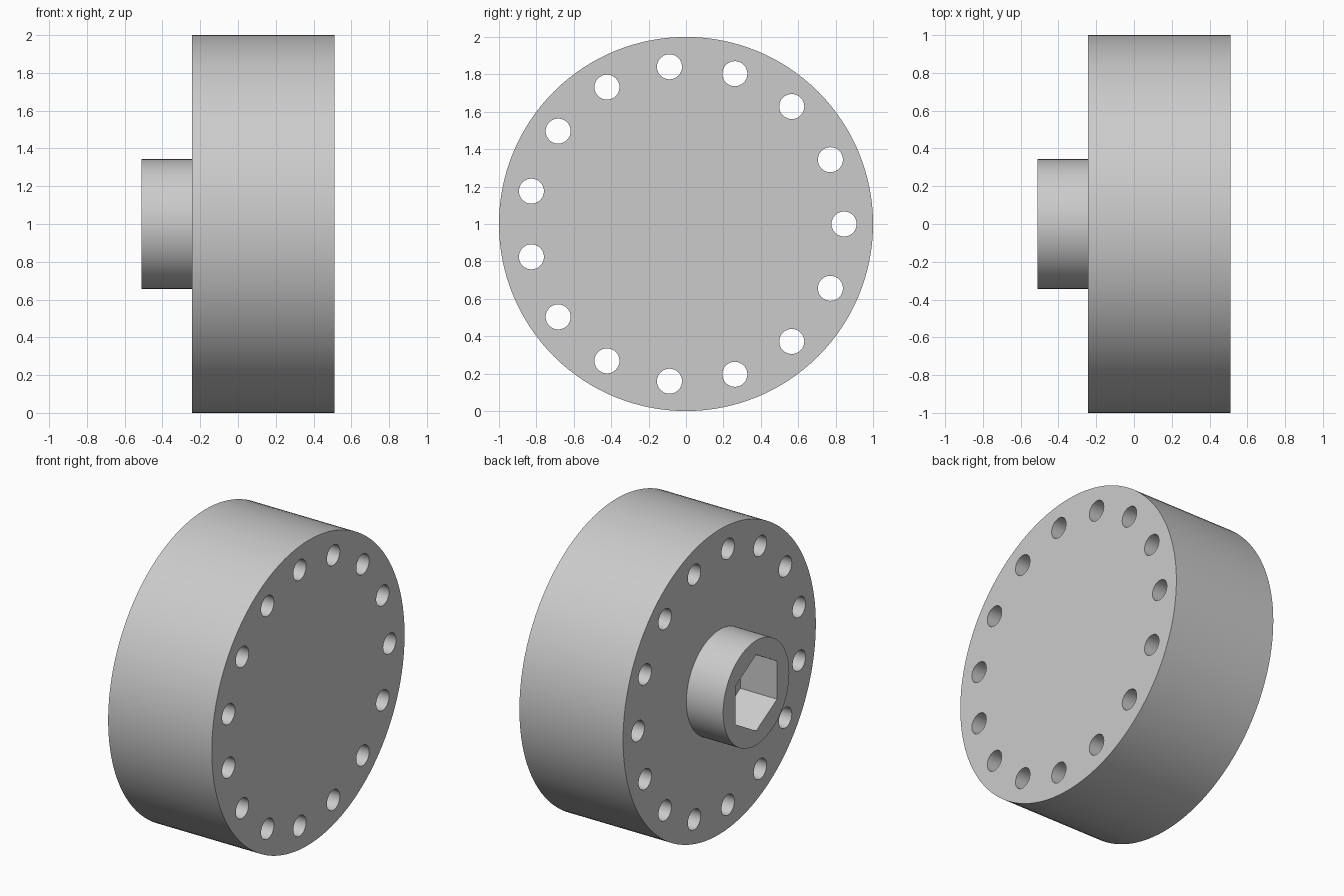
import bpy, bmesh
from math import sin, cos, pi, radians

cube = bpy.data.objects.get("Cube")
if cube:
    bpy.data.objects.remove(cube)

# Single plain grey finish
GREY = (0.6, 0.6, 0.6, 1)
grey = bpy.data.materials.new("plain grey")
grey.use_nodes = True
grey.diffuse_color = GREY
grey.node_tree.nodes["Principled BSDF"].inputs["Base Color"].default_value = GREY

AXIS_Z = 1.0


def ring(radius, sides, y=0, z=0, start=0):
    """Points of a regular polygon in the y-z plane."""
    return [(y + radius * cos(start + 2 * pi * i / sides),
             z + radius * sin(start + 2 * pi * i / sides)) for i in range(sides)]


def pierced_prism(name, x0, x1, loops):
    """Solid along x: the first loop is the outline, the others are holes."""
    bm = bmesh.new()
    caps = ([], [])
    for loop in loops:
        ends = [[bm.verts.new((x, y, z + AXIS_Z)) for y, z in loop] for x in (x0, x1)]
        n = len(loop)
        for i in range(n):
            j = (i + 1) % n
            bm.faces.new((ends[0][i], ends[0][j], ends[1][j], ends[1][i]))
            for cap, verts in zip(caps, ends):
                cap.append(bm.edges.get((verts[i], verts[j])))
    for cap in caps:
        bmesh.ops.triangle_fill(bm, use_beauty=True, use_dissolve=False, edges=cap)
    bmesh.ops.recalc_face_normals(bm, faces=bm.faces)
    mesh = bpy.data.meshes.new(name)
    bm.to_mesh(mesh)
    bm.free()
    mesh.materials.append(grey)
    obj = bpy.data.objects.new(name, mesh)
    bpy.context.collection.objects.link(obj)
    bpy.ops.object.select_all(action='DESELECT')
    obj.select_set(True)
    bpy.context.view_layer.objects.active = obj
    bpy.ops.object.shade_smooth_by_angle(angle=radians(30))
    return obj


# Thick disc with a circle of through holes
HOLES = 15
bolt_holes = [ring(0.067, 32, y, z) for y, z in ring(0.845, HOLES)]
pierced_prism("wheel_disc", -0.243, 0.51, [ring(1, 128)] + bolt_holes)

# Hub with a hexagonal socket that ends at the disc face
pierced_prism("hub_socket", -0.51, -0.243,
              [ring(0.343, 96), ring(0.25, 6, start=pi / 2)])
